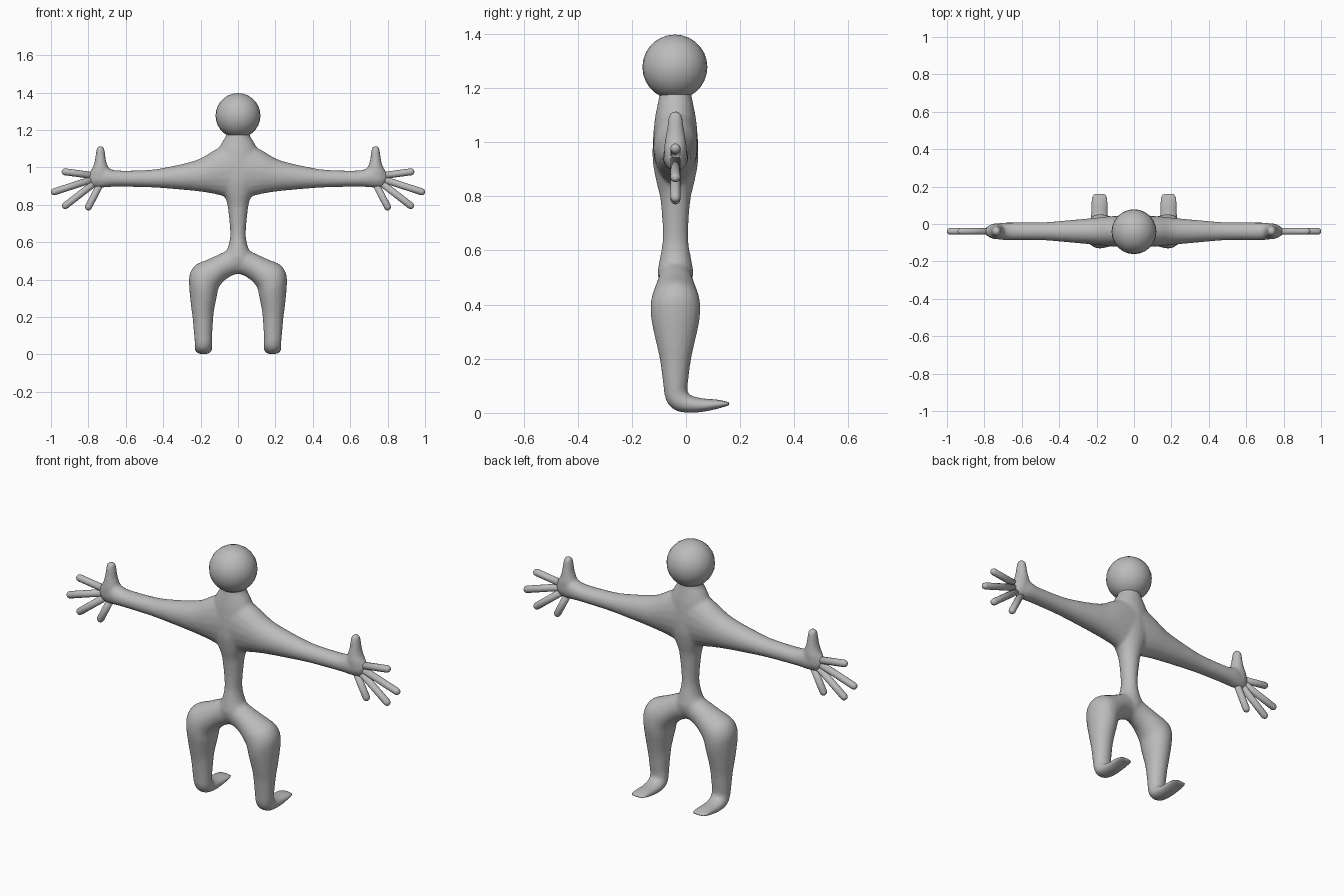
import bpy, bmesh, math
from mathutils import Vector

if "Cube" in bpy.data.objects:
    bpy.data.objects.remove(bpy.data.objects["Cube"])

YC = -0.039  # depth of the body's middle plane

mat = bpy.data.materials.new("clay grey")
mat.diffuse_color = (0.5, 0.5, 0.5, 1)
mat.use_nodes = True
mat.node_tree.nodes["Principled BSDF"].inputs["Base Color"].default_value = mat.diffuse_color


def spline(rows, steps):
    """Catmull-Rom refinement of rows of numbers."""
    if steps == 1:
        return rows
    out = []
    for i in range(len(rows) - 1):
        p0, p1 = rows[max(i - 1, 0)], rows[i]
        p2, p3 = rows[i + 1], rows[min(i + 2, len(rows) - 1)]
        for k in range(steps):
            t = k / steps
            out.append([0.5 * (2 * b + (c - a) * t + (2 * a - 5 * b + 4 * c - d) * t * t
                               + (3 * b - a - 3 * c + d) * t ** 3)
                        for a, b, c, d in zip(p0, p1, p2, p3)])
    return out + [rows[-1]]


def loft(bm, rows, steps=4, n=20):
    """Each row: two opposite points and a sideways half-axis of an oval ring."""
    rings = []
    for r in spline(rows, steps):
        a, b, side = Vector(r[0:3]), Vector(r[3:6]), Vector(r[6:9])
        mid, half = (a + b) / 2, (a - b) / 2
        rings.append([bm.verts.new(mid + half * math.cos(w) + side * math.sin(w))
                      for w in (2 * math.pi * i / n for i in range(n))])
    for q, s in zip(rings, rings[1:]):
        for i in range(n):
            j = (i + 1) % n
            bm.faces.new((q[i], q[j], s[j], s[i]))
    bm.faces.new(rings[0])
    bm.faces.new(rings[-1])


def flat(ax, az, bx, bz, hy):
    """Ring row whose two opposite points lie in the body's middle plane."""
    return [ax, YC, az, bx, YC, bz, 0, hy, 0]


def finish(bm, name):
    bmesh.ops.recalc_face_normals(bm, faces=bm.faces)
    for f in bm.faces:
        f.smooth = True
    me = bpy.data.meshes.new(name)
    bm.to_mesh(me)
    bm.free()
    me.materials.append(mat)
    ob = bpy.data.objects.new(name, me)
    bpy.context.collection.objects.link(ob)
    return ob


def both_sides(half):
    """Continue a half list (starting on x = 0) through to the other side."""
    mirrored = [flat(-a, b, -c, d, e) for a, b, c, d, e in reversed(half[1:])]
    return mirrored + [flat(*h) for h in half]


body = bmesh.new()

# neck, chest and waist: height, half width, half depth
trunk = [(1.21, .062, .057), (1.17, .064, .060), (1.13, .088, .068), (1.08, .11, .077),
         (1.0, .12, .084), (.93, .11, .084), (.87, .085, .074), (.83, .065, .065),
         (.79, .055, .056), (.7, .045, .048), (.63, .042, .048), (.57, .055, .058),
         (.52, .08, .066), (.48, .07, .06)]
loft(body, [flat(-w, z, w, z, d) for z, w, d in trunk])

# shoulders, arms and palms: top point, bottom point, half depth
loft(body, both_sides([
    (0, 1.15, 0, .83, .083), (.12, 1.096, .12, .857, .081), (.22, 1.04, .22, .873, .071),
    (.385, 1.0, .385, .888, .056), (.49, .986, .49, .894, .048), (.65, .984, .65, .897, .047),
    (.70, 1.0, .71, .893, .046), (.75, 1.0, .75, .892, .038), (.785, .985, .775, .897, .028),
    (.80, .965, .79, .92, .015)]))

# pelvis and legs: outer point, inner point, half depth
loft(body, both_sides([
    (0, .58, 0, .43, .06), (.07, .55, .06, .405, .066), (.15, .513, .095, .37, .08),
    (.225, .48, .107, .345, .09), (.258, .43, .11, .325, .092), (.261, .36, .115, .30, .087),
    (.25, .25, .127, .24, .068), (.242, .187, .133, .187, .056), (.235, .1, .138, .1, .045),
    (.23, .06, .14, .06, .04)]))

for s in (1, -1):
    # thumbs: height, inner x, outer x, half depth
    thumb = [(.93, .70, .79, .040), (.975, .685, .79, .042), (1.005, .695, .775, .039),
             (1.04, .706, .765, .033), (1.09, .713, .758, .026), (1.107, .718, .753, .019),
             (1.113, .728, .743, .008)]
    loft(body, [flat(s * a, z, s * b, z, d) for z, a, b, d in thumb])

    # feet: sole point (y, z), instep point (y, z), half width
    foot = [(-.082, .11, .006, .11, .047), (-.075, .05, .006, .08, .047),
            (-.055, .02, .014, .068, .047), (-.02, .003, .025, .062, .047),
            (.04, .001, .06, .054, .046), (.10, .011, .11, .05, .046),
            (.14, .022, .142, .044, .044), (.162, .028, .162, .039, .034)]
    loft(body, [[s * .185, y0, z0, s * .185, y1, z1, w, 0, 0] for y0, z0, y1, z1, w in foot])

# fuse the limbs into one soft skin
ob = finish(body, "body")
m = ob.modifiers.new("fuse", 'REMESH')
m.mode = 'VOXEL'
m.voxel_size = 0.008
m.use_smooth_shade = True
m = ob.modifiers.new("soften", 'SMOOTH')
m.factor = 0.5
m.iterations = 6

# fingers: base (x, z) and tip (x, z)
R = 0.0185
for side, s in (("left", 1), ("right", -1)):
    for i, (x0, z0, x1, z1) in enumerate([(.75, .953, .943, .979), (.75, .945, 1.0, .864),
                                          (.75, .93, .938, .784), (.735, .915, .808, .772)]):
        p, q = Vector((s * x0, YC, z0)), Vector((s * x1, YC, z1))
        d = (q - p).normalized()
        up = Vector((-d.z, 0, d.x))
        bm = bmesh.new()
        rows = []
        for c, r in ((p, R), (q - d * R, R), (q - d * R * .5, R * .87),
                     (q - d * R * .15, R * .53), (q, R * .08)):
            rows.append([*(c + up * r), *(c - up * r), 0, r, 0])
        loft(bm, rows, steps=1, n=14)
        finish(bm, f"{side}_finger_{i + 1}")

# head
bm = bmesh.new()
bmesh.ops.create_uvsphere(bm, u_segments=24, v_segments=14, radius=0.12)
bmesh.ops.translate(bm, verts=bm.verts, vec=(0, -0.041, 1.277))
finish(bm, "head")
